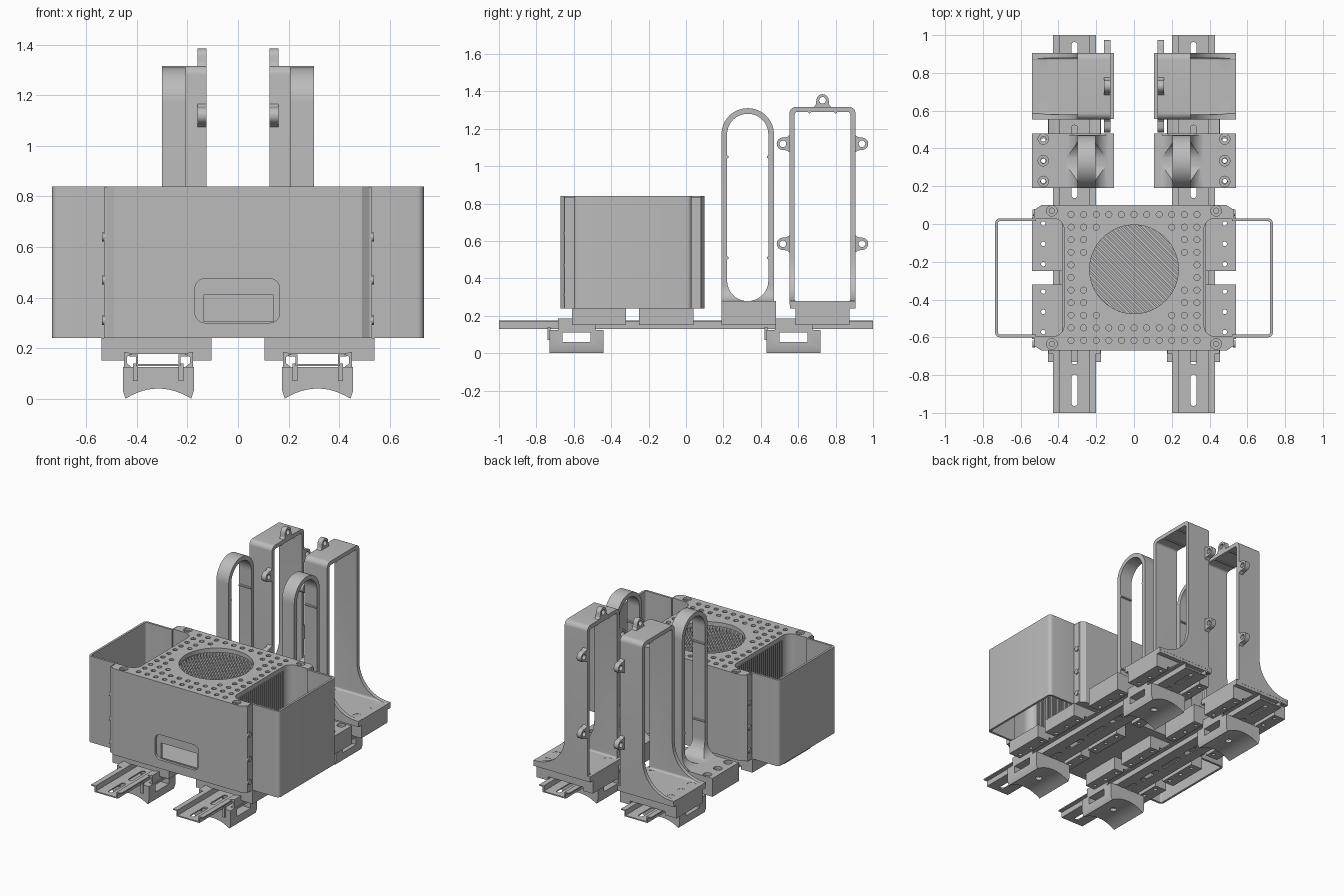
import bpy, bmesh, math

cube = bpy.data.objects.get("Cube")
if cube:
    bpy.data.objects.remove(cube)

grey = bpy.data.materials.new("plain grey")
grey.use_nodes = True
grey.diffuse_color = (0.5, 0.5, 0.5, 1)
grey.node_tree.nodes["Principled BSDF"].inputs["Base Color"].default_value = (0.5, 0.5, 0.5, 1)

PLACE = {"x": lambda u, v, w: (w, u, v),
         "y": lambda u, v, w: (u, w, v),
         "z": lambda u, v, w: (u, v, w)}


def arc(cu, cv, r, a0, a1, n=8):
    """Points on an arc, angles in degrees."""
    angles = [math.radians(a0 + (a1 - a0) * i / n) for i in range(n + 1)]
    return [(cu + r * math.cos(a), cv + r * math.sin(a)) for a in angles]


def rect(u0, v0, u1, v1):
    return [(u0, v0), (u1, v0), (u1, v1), (u0, v1)]


def rounded(u0, v0, u1, v1, r, n=8):
    corners = [(u1 - r, v1 - r), (u0 + r, v1 - r), (u0 + r, v0 + r), (u1 - r, v0 + r)]
    return [p for i, c in enumerate(corners) for p in arc(*c, r, 90 * i, 90 * i + 90, n)]


def ring(u, v, r, n=16):
    return arc(u, v, r, 0, 360, n)[:-1]


def prism(name, loops, axis, lo, hi):
    """Extrude one or more closed outlines along an axis."""
    bm = bmesh.new()
    for pts in loops:
        ends = [[bm.verts.new(PLACE[axis](u, v, w)) for u, v in pts] for w in (lo, hi)]
        for end in ends:
            bm.faces.new(end)
        for i in range(len(pts)):
            j = (i + 1) % len(pts)
            bm.faces.new((ends[0][i], ends[0][j], ends[1][j], ends[1][i]))
    bmesh.ops.remove_doubles(bm, verts=bm.verts, dist=1e-6)
    bmesh.ops.recalc_face_normals(bm, faces=bm.faces)
    mesh = bpy.data.meshes.new(name)
    bm.to_mesh(mesh)
    bm.free()
    mesh.materials.append(grey)
    ob = bpy.data.objects.new(name, mesh)
    bpy.context.collection.objects.link(ob)
    return ob


def apply(ob, mod):
    bpy.context.view_layer.objects.active = ob
    bpy.ops.object.modifier_apply(modifier=mod.name)


def carve(ob, loops, axis, lo, hi, op="DIFFERENCE"):
    cutter = prism("cutter", loops, axis, lo, hi)
    cutter.hide_render = True
    mod = ob.modifiers.new("carve", "BOOLEAN")
    mod.operation, mod.solver, mod.object = op, "EXACT", cutter
    apply(ob, mod)
    bpy.data.objects.remove(cutter)


def mirror(ob):
    mod = ob.modifiers.new("mirror", "MIRROR")
    mod.use_mirror_merge = False
    apply(ob, mod)


def drill(ob, spots, top, depth, wide, narrow):
    """Counterbored screw holes from above."""
    carve(ob, [ring(x, y, wide) for x, y in spots], "z", top - depth, top + 0.01)
    carve(ob, [ring(x, y, narrow) for x, y in spots], "z", top - 0.2, top + 0.01)


CX = 0.315  # centre line of each rail

# Slotted hat-section rails
half = [(0.088, 0.13), (0.088, 0.167), (0.115, 0.167), (0.115, 0.175), (0.08, 0.175), (0.08, 0.138)]
hat = [(CX + u, v) for u, v in half] + [(CX - u, v) for u, v in reversed(half)]
rail = prism("rail", [hat], "y", -1, 1)
slots = [-0.88 + 0.22 * k for k in range(9)]
carve(rail, [rounded(CX - 0.016, y - 0.083, CX + 0.016, y + 0.083, 0.0159) for y in slots], "z", 0.1, 0.2)
mirror(rail)

# Saddle feet clipped under the rails
saddle = [(CX - 0.14, 0.125), (CX - 0.14, 0.03), (CX - 0.13, 0.0)]
saddle += [(CX + 0.13 * t / 6, 0.04 * (1 - (t / 6) ** 2)) for t in range(-5, 6)]
saddle += [(CX + 0.13, 0.0), (CX + 0.14, 0.03), (CX + 0.14, 0.125)]
for label, y in (("front", -0.585), ("back", 0.575)):
    foot = prism(label + "_foot", [saddle], "y", y - 0.145, y + 0.145)
    carve(foot, [rect(y - 0.075, 0.06, y + 0.075, 0.11)], "x", 0, 1)
    carve(foot, [ring(CX, y, 0.022)], "z", -0.1, 0.2)
    mirror(foot)
    for s in (-1, 1):
        e = CX + s * 0.125
        hook = prism(label + "_foot_hook", [[(e - s * 0.025, 0.12), (e + s * 0.012, 0.12), (e + s * 0.012, 0.185),
                                             (e - s * 0.025, 0.178), (e, 0.165), (e, 0.14)]], "y", y - 0.1, y + 0.1)
        mirror(hook)
        peg = prism(label + "_foot_peg", [rect(CX + s * 0.09 - 0.01, 0.07, CX + s * 0.09 + 0.01, 0.14)],
                    "y", y - 0.155, y - 0.14)
        mirror(peg)

# Rail adapter blocks
for label, y0, y1 in (("box_front", -0.61, -0.32), ("box_back", -0.25, 0.04),
                      ("loop", 0.19, 0.48), ("frame", 0.585, 0.875)):
    block = prism(label + "_adapter", [rect(0.105, y0, 0.54, y1)], "z", 0.15, 0.24)
    carve(block, [rect(CX - 0.135, 0.1, CX + 0.135, 0.176)], "y", y0 - 0.1, y1 + 0.1)
    carve(block, [ring(x, y0 + f * (y1 - y0), 0.012) for x in (0.15, 0.48) for f in (0.13, 0.5, 0.87)],
          "z", 0.1, 0.3)
    mirror(block)

# Central box: lid outline with scooped sides
front_corner = [(0.49, -0.67), (0.52, -0.65), (0.52, -0.595)] + arc(0.43, -0.535, 0.06, 270, 180)
back_corner = arc(0.43, -0.03, 0.06, 180, 90) + [(0.52, 0.03), (0.52, 0.08), (0.49, 0.10)]
side = front_corner + back_corner
lid = prism("perforated_lid", [side + [(-x, y) for x, y in reversed(side)]], "z", 0.81, 0.84)
grid = [(i / 15, 0.05 - j / 15) for i in range(-5, 6) for j in range(11)]
holes = [ring(x, y, 0.016, 12) for x, y in grid if math.hypot(x, y + 0.24) > 0.28]
carve(lid, holes + [ring(0, -0.24, 0.235, 48)], "z", 0.7, 0.9)
drill(lid, [(s * 0.435, y) for s in (-1, 1) for y in (-0.635, 0.07)], 0.84, 0.015, 0.028, 0.014)

# Box walls, floor and corner posts
front_wall = prism("front_wall", [rect(-0.38, -0.67, 0.38, -0.64)], "z", 0.24, 0.81)
carve(front_wall, [rounded(-0.17, 0.30, 0.165, 0.475, 0.04)], "y", -0.7, -0.652)
carve(front_wall, [rect(-0.135, 0.305, 0.14, 0.41)], "y", -0.7, -0.6)
prism("back_wall", [rect(-0.38, 0.08, 0.38, 0.10)], "z", 0.24, 0.81)
prism("box_floor", [rect(-0.38, -0.66, 0.38, 0.09)], "z", 0.24, 0.26)
mirror(prism("front_post", [front_corner + [(0.355, -0.535), (0.355, -0.67)]], "z", 0.24, 0.81))
mirror(prism("back_post", [back_corner + [(0.355, 0.10), (0.355, -0.03)]], "z", 0.24, 0.81))

# Filter grilles: diagonal bars under the round opening, upright slats at the sides
bars, d = [], -0.24
while d < 0.245:
    h = math.sqrt(0.25 ** 2 - d ** 2)
    bars.append([((a - b) * -0.7071, (a + b) * 0.7071 - 0.24)
                 for a, b in ((h, d), (-h, d), (-h, d + 0.01), (h, d + 0.01))])
    d += 0.02
prism("round_grille", bars, "z", 0.775, 0.80)
slats = [rect(0.357, -0.53 + 0.022 * k, 0.37, -0.518 + 0.022 * k) for k in range(23)]
mirror(prism("side_grille", slats, "z", 0.26, 0.81))

# Open side ducts with screwed flanges
outer = [(0.52, -0.60)] + arc(0.71, -0.575, 0.025, 270, 360, 5) + arc(0.71, 0.005, 0.025, 0, 90, 5) + [(0.52, 0.03)]
inner = [(0.52, 0.015)] + arc(0.71, 0.005, 0.01, 90, 0, 5) + arc(0.71, -0.575, 0.01, 0, -90, 5) + [(0.52, -0.585)]
mirror(prism("side_duct", [outer + inner], "z", 0.24, 0.84))
flanges = [rect(0.52, -0.65, 0.53, -0.59), rect(0.52, 0.02, 0.53, 0.08)]
mirror(prism("duct_flange", flanges, "z", 0.24, 0.835))
screws = [ring(y, z, 0.018) for y in (-0.635, 0.06) for z in (0.31, 0.47, 0.64)]
mirror(prism("duct_screws", screws, "x", 0.525, 0.538))

# Holder base plates
for label, y0, y1, rows in (("loop", 0.19, 0.48, (0.225, 0.335, 0.45)),
                            ("frame", 0.555, 0.905, (0.625, 0.74, 0.85))):
    plate = prism(label + "_base", [rect(0.105, y0, 0.54, y1)], "z", 0.24, 0.278)
    drill(plate, [(x, y) for x in (0.165, 0.48) for y in rows], 0.278, 0.02, 0.028, 0.014)
    mirror(plate)

# Round-topped loop holder, flared at the base on both sides
flare = arc(0.12, 0.36, 0.085, 270, 360) + [(0.205, 1.4), (0.30, 1.4)] + arc(0.385, 0.36, 0.085, 180, 270)
loop = prism("loop_holder", [flare + [(0.385, 0.26), (0.12, 0.26)]], "y", 0.1, 0.6)
carve(loop, [rounded(0.19, -0.2, 0.47, 1.31, 0.139, 16)], "x", 0, 1, "INTERSECT")
carve(loop, [rounded(0.22, 0.279, 0.44, 1.28, 0.109, 16)], "x", 0, 1)
mirror(loop)
ribs = [ring(y, z, 0.008, 8) for y in (0.22, 0.44) for z in (0.51, 1.05)]
mirror(prism("loop_ribs", ribs, "x", 0.207, 0.298))

# Tall square frame holder, swept outward at the base
sweep = [(0.125, 0.26), (0.125, 1.4), (0.30, 1.4)] + arc(0.52, 0.50, 0.22, 180, 270, 12) + [(0.54, 0.28), (0.54, 0.26)]
frame = prism("frame_holder", [sweep], "y", 0.4, 1.0)
carve(frame, [rounded(0.553, 0.0, 0.906, 1.317, 0.035)], "x", 0, 1, "INTERSECT")
carve(frame, [rounded(0.58, 0.277, 0.88, 1.29, 0.015)], "x", 0, 1)
mirror(frame)
mirror(prism("frame_ribs", [ring(y, 1.29, 0.008, 8) for y in (0.66, 0.80)], "x", 0.127, 0.298))

# Screw ears around the frame
ear = [(0.05, -0.005), (0.036, 0.012)] + arc(0, 0.035, 0.033, 0, 180, 12) + [(-0.036, 0.012), (-0.05, -0.005)]
for y, z, turn in ((0.73, 1.317, 0), (0.553, 1.12, 90), (0.553, 0.585, 90), (0.906, 1.12, -90), (0.906, 0.585, -90)):
    c, s = math.cos(math.radians(turn)), math.sin(math.radians(turn))
    lug = prism("frame_ear", [[(y + u * c - v * s, z + u * s + v * c) for u, v in ear]], "x", 0.125, 0.16)
    carve(lug, [ring(y - 0.035 * s, z + 0.035 * c, 0.018)], "x", 0, 1)
    mirror(lug)

# Smooth the curved faces, keep edges sharp
bpy.ops.object.select_all(action="DESELECT")
for ob in bpy.context.scene.objects:
    if ob.type == "MESH":
        ob.select_set(True)
        bpy.context.view_layer.objects.active = ob
bpy.ops.object.shade_smooth_by_angle(angle=math.radians(30))
